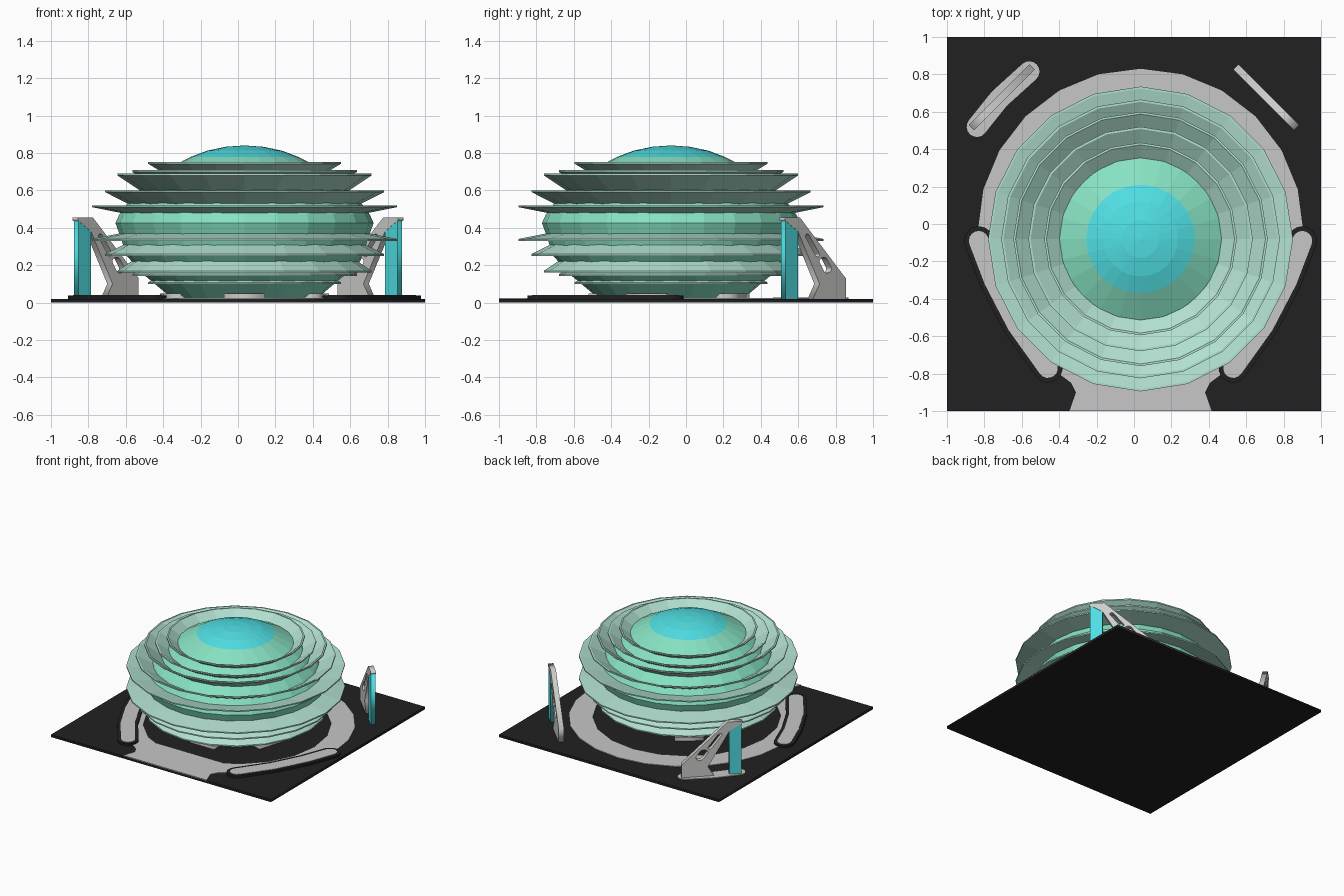
import bpy, bmesh
from math import sin, cos, pi, atan2
from mathutils import Matrix, Vector

if "Cube" in bpy.data.objects:
    bpy.data.objects.remove(bpy.data.objects["Cube"], do_unlink=True)


def material(name, r, g, b):
    m = bpy.data.materials.new(name)
    m.use_nodes = True
    m.diffuse_color = (r, g, b, 1)
    m.node_tree.nodes["Principled BSDF"].inputs["Base Color"].default_value = (r, g, b, 1)
    return m


ASPHALT = material("asphalt black", 0.015, 0.015, 0.015)
PAVING = material("paving grey", 0.57, 0.57, 0.57)
STEEL = material("pylon grey", 0.62, 0.62, 0.61)
PALE = material("pale mint", 0.44, 0.74, 0.63)
MINT = material("mint glass", 0.24, 0.76, 0.54)
CYAN = material("cyan glass", 0.08, 0.74, 0.77)

CX, CY = 0.035, -0.08   # dome axis
MID = 0.425             # height of the dome's mirror plane


def link(name, mesh, *mats):
    ob = bpy.data.objects.new(name, mesh)
    for m in mats:
        mesh.materials.append(m)
    bpy.context.collection.objects.link(ob)
    return ob


def lathe(name, profile, sides, *mats, closed=True):
    """Revolve an (r, z) profile about the dome axis."""
    bm = bmesh.new()
    loops = [[bm.verts.new((CX + r * cos(2 * pi * i / sides), CY + r * sin(2 * pi * i / sides), z))
              for i in range(sides)] for r, z in profile]
    pairs = list(zip(loops, loops[1:] + loops[:1]))
    for a, b in pairs if closed else pairs[:-1]:
        for i in range(sides):
            j = (i + 1) % sides
            bm.faces.new((a[i], a[j], b[j], b[i]))
    bmesh.ops.remove_doubles(bm, verts=bm.verts, dist=0.0005)
    bmesh.ops.recalc_face_normals(bm, faces=bm.faces)
    mesh = bpy.data.meshes.new(name)
    bm.to_mesh(mesh)
    bm.free()
    return link(name, mesh, *mats)


def plate(name, outlines, low, high, mat, matrix=None):
    """Fill 2D outlines (inner ones become holes) and extrude from low to high."""
    cu = bpy.data.curves.new(name, 'CURVE')
    cu.dimensions, cu.fill_mode = '2D', 'BOTH'
    cu.extrude = (high - low) / 2
    for pts in outlines:
        sp = cu.splines.new('POLY')
        sp.points.add(len(pts) - 1)
        for p, (x, y) in zip(sp.points, pts):
            p.co = (x, y, 0, 1)
        sp.use_cyclic_u = True
    tmp = bpy.data.objects.new(name, cu)
    bpy.context.collection.objects.link(tmp)
    mesh = bpy.data.meshes.new_from_object(tmp.evaluated_get(bpy.context.evaluated_depsgraph_get()))
    bpy.data.objects.remove(tmp, do_unlink=True)
    mesh.materials.clear()
    mesh.transform(Matrix.Translation((0, 0, (low + high) / 2)))
    if matrix:
        mesh.transform(matrix)
        bm = bmesh.new()
        bm.from_mesh(mesh)
        bmesh.ops.remove_doubles(bm, verts=bm.verts, dist=0.0001)
        bmesh.ops.recalc_face_normals(bm, faces=bm.faces)
        bm.to_mesh(mesh)
        bm.free()
    return link(name, mesh, mat)


def circle(x, y, r, n):
    return [(x + r * cos(2 * pi * i / n), y + r * sin(2 * pi * i / n)) for i in range(n)]


def stroke(points, r):
    """Outline of a round-ended band of half width r along the points."""
    pts = [Vector(p) for p in points]
    out = []
    for path in (pts, pts[::-1]):
        for i, p in enumerate(path[1:], 1):
            d = path[min(i + 1, len(path) - 1)] - path[i - 1]
            a = atan2(d.y, d.x) - pi / 2
            steps = 8 if i == len(path) - 1 else 0
            for k in range(steps + 1):
                t = a + pi * k / 8
                out.append((p.x + r * cos(t), p.y + r * sin(t)))
    return out


# Ground slab and paving
plate("ground_slab", [[(-1, -1), (1, -1), (1, 1), (-1, 1)]], 0, 0.02, ASPHALT)
plate("ring_path", [circle(CX, -0.04, 0.87, 24), circle(CX, -0.06, 0.7, 20)], 0.02, 0.025, PAVING)
half = [(0.38, -1), (0.345, -0.9), (0.37, -0.85), (0.45, -0.79), (0.4, -0.68)]
plate("entrance_path", [[(CX + x, y) for x, y in half] + [(CX - x, y) for x, y in half[::-1]]],
      0.02, 0.0255, PAVING)

# Raised side terraces with dark kerbs
for side, s in (("left", 1), ("right", -1)):
    spine = [(CX + s * x, y) for x, y in ((0.865, -0.09), (0.785, -0.3), (0.66, -0.54), (0.495, -0.77))]
    plate(side + "_terrace_kerb", [stroke(spine, 0.078)], 0.02, 0.037, ASPHALT)
    plate(side + "_terrace", [stroke(spine, 0.053)], 0.037, 0.04, PAVING)
plate("pylon_island", [stroke([(-0.84, 0.52), (-0.72, 0.67), (-0.56, 0.815)], 0.055)], 0.02, 0.026, PAVING)

# Glass body: cyan cap over mint
body = lathe("glass_body", [(0, 0.84), (0.1, 0.833), (0.2, 0.812), (0.29, 0.778), (0.43, 0.705),
                            (0.53, 0.63), (0.61, 0.55), (0.67, 0.47), (0.69, 0.425), (0.67, 0.37),
                            (0.63, 0.25), (0.54, 0.15), (0.48, 0.1), (0.385, 0.02), (0, 0.02)],
             24, MINT, CYAN, closed=False)
for f in body.data.polygons:
    f.material_index = int(f.center.z > 0.775)

# Louvre rings: funnels above, mirrored skirts below (outer r, z, inner r, z)
RINGS = [(0.815, 0.52, 0.64, 0.475), (0.745, 0.6, 0.62, 0.527), (0.68, 0.69, 0.56, 0.6),
         (0.6, 0.708, 0.5, 0.64), (0.515, 0.752, 0.43, 0.69)]
T = 0.01
for i, (ro, zo, ri, zi) in enumerate(RINGS, 1):
    prof = [(ri, zi), (ro, zo - T), (ro, zo), (ro - 0.012, zo), (ri, zi + T)]
    lathe(f"upper_louvre_{i}", prof, 20, PALE)
    lathe(f"lower_louvre_{i}", [(r, 2 * MID - z) for r, z in prof], 20, PALE)

# Doorsteps around the foot
for i in range(5):
    turn = Matrix.Translation((CX, CY, 0)) @ Matrix.Rotation(2 * pi * i / 5 - pi / 2, 4, 'Z')
    plate(f"doorstep_{i + 1}", [[(0.34, -0.11), (0.44, -0.11), (0.44, 0.11), (0.34, 0.11)]],
          0.02, 0.048, STEEL, turn)

# Two diagonal pylons: profile in (y, z), sheared onto the corner diagonals
ARM = [(0.515, 0.455), (0.595, 0.455), (0.84, 0.13), (0.84, 0.02), (0.665, 0.02), (0.7, 0.1),
       (0.585, 0.38), (0.515, 0.44)]
POST = [(0.52, 0.02), (0.585, 0.02), (0.585, 0.385), (0.52, 0.44)]
HOLES = [stroke([(0.722, 0.22), (0.742, 0.18)], 0.022), stroke([(0.635, 0.355), (0.69, 0.255)], 0.011)]
for side, s in (("left", 1), ("right", -1)):
    # u runs along the diagonal, v is height, w is thickness
    frame = Matrix(((-s, 0, s * 0.7071, s * 1.385), (1, 0, 0.7071, 0), (0, 1, 0, 0), (0, 0, 0, 1)))
    plate(side + "_pylon_arm", [ARM] + HOLES, -0.02, 0.02, STEEL, frame)
    plate(side + "_pylon_post", [POST], -0.018, 0.018, CYAN, frame)
